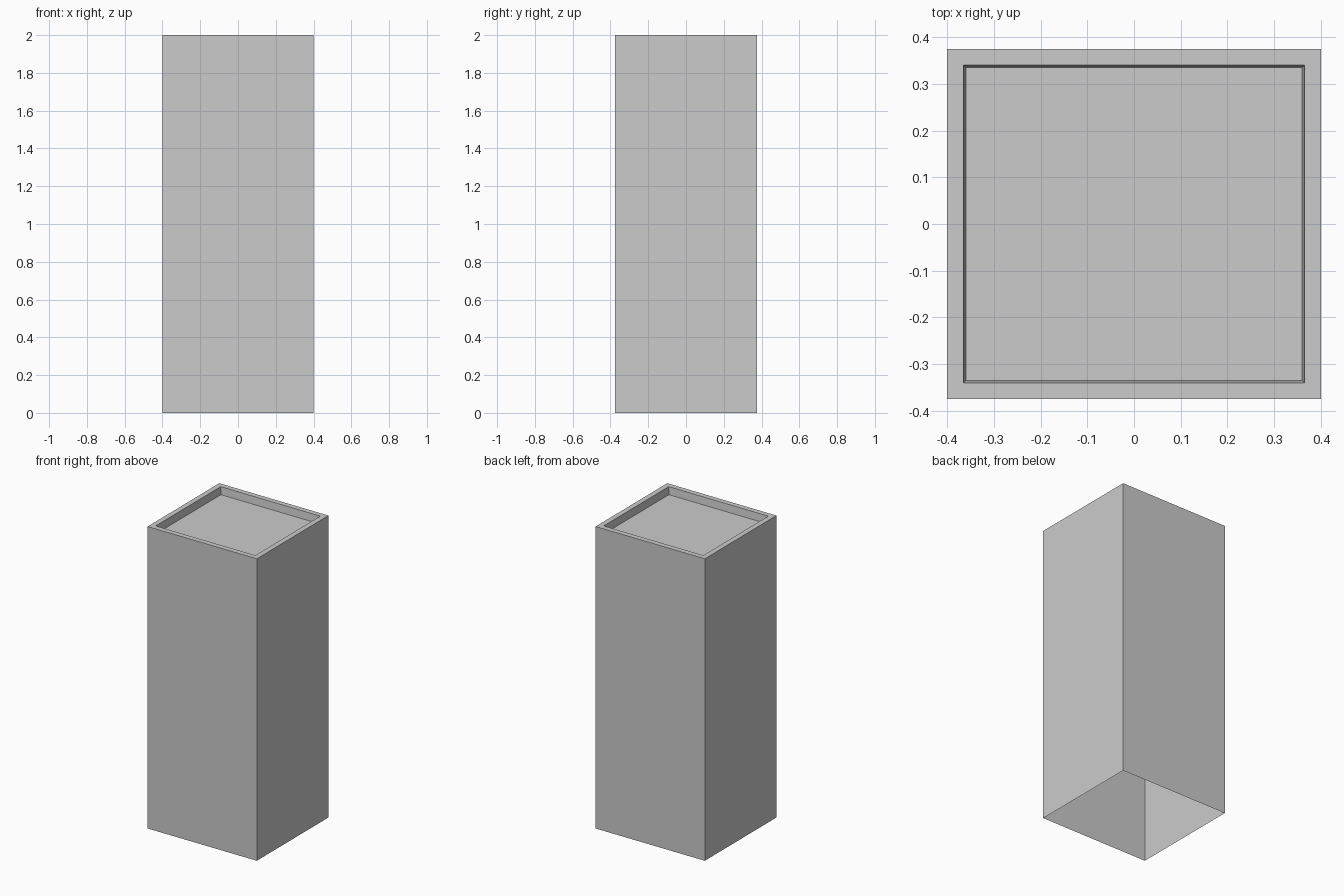
import bpy, bmesh

if "Cube" in bpy.data.objects:
    bpy.data.objects.remove(bpy.data.objects["Cube"])

# Pedestal: open-bottomed shell with a rim and a slightly tapered recessed top
W, D, H = 0.80, 0.75, 2.0
bm = bmesh.new()
bmesh.ops.create_cube(bm, size=1.0)
for v in bm.verts:
    v.co = (v.co.x * W, v.co.y * D, (v.co.z + 0.5) * H)
bm.normal_update()

top = max(bm.faces, key=lambda f: f.normal.z)
bottom = min(bm.faces, key=lambda f: f.normal.z)
bmesh.ops.delete(bm, geom=[bottom], context='FACES_ONLY')

# Flat rim, then tapered recess walls down to the floor
for thickness, depth in ((0.035, 0.0), (0.005, -0.05)):
    bmesh.ops.inset_region(bm, faces=[top], thickness=thickness, depth=depth,
                           use_even_offset=True, use_boundary=True)

mesh = bpy.data.meshes.new("pedestal")
bm.to_mesh(mesh)
bm.free()
bpy.context.collection.objects.link(bpy.data.objects.new("pedestal", mesh))
